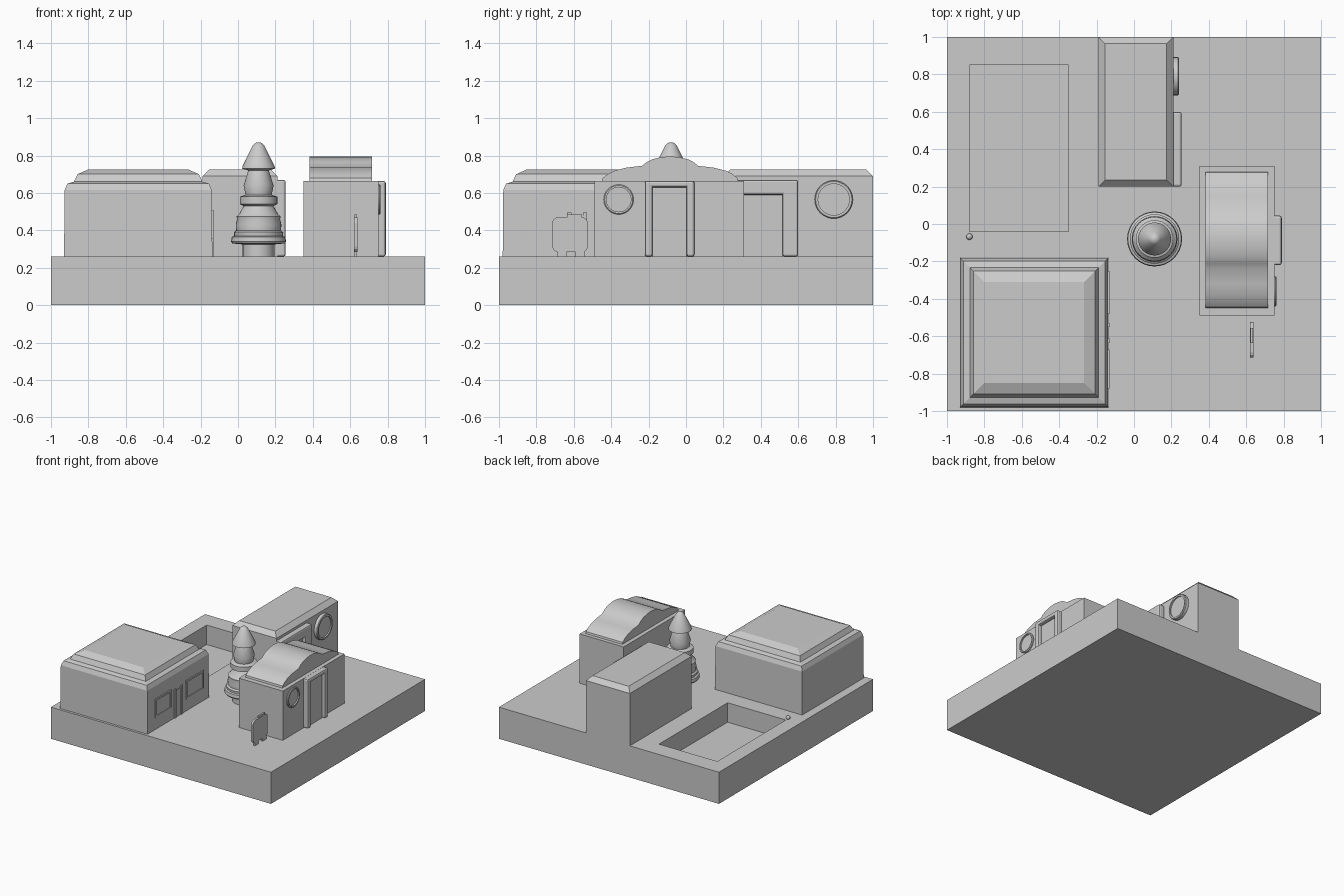
import bpy, bmesh, math
from mathutils import Matrix, Vector

old = bpy.data.objects.get("Cube")
if old:
    bpy.data.objects.remove(old, do_unlink=True)

GREY = bpy.data.materials.new("light grey")
GREY.use_nodes = True
GREY.diffuse_color = (0.6, 0.6, 0.6, 1)
GREY.node_tree.nodes["Principled BSDF"].inputs["Base Color"].default_value = (0.6, 0.6, 0.6, 1)
GROUND = 0.26


def finish(name, bm, smooth=False):
    bmesh.ops.recalc_face_normals(bm, faces=bm.faces)
    me = bpy.data.meshes.new(name)
    bm.to_mesh(me)
    bm.free()
    ob = bpy.data.objects.new(name, me)
    me.materials.append(GREY)
    bpy.context.collection.objects.link(ob)
    if smooth:
        bpy.ops.object.select_all(action='DESELECT')
        ob.select_set(True)
        bpy.context.view_layer.objects.active = ob
        bpy.ops.object.shade_smooth_by_angle(angle=math.radians(35))
    return ob


def skin(name, rings, smooth=False):
    """Join rings of points with walls and cap both ends."""
    bm = bmesh.new()
    loops = [[bm.verts.new(p) for p in ring] for ring in rings]
    n = len(loops[0])
    for a, b in zip(loops, loops[1:]):
        for i in range(n):
            j = (i + 1) % n
            bm.faces.new((a[i], a[j], b[j], b[i]))
    bm.faces.new(loops[0])
    bm.faces.new(loops[-1])
    return finish(name, bm, smooth)


def rect(x0, x1, y0, y1, z):
    return [(x0, y0, z), (x1, y0, z), (x1, y1, z), (x0, y1, z)]


def stepped(name, x0, x1, y0, y1, steps):
    """Block whose outline shrinks by an inset at each height."""
    return skin(name, [rect(x0 + d, x1 - d, y0 + d, y1 - d, z) for d, z in steps])


def box(name, x0, x1, y0, y1, z0, z1, bevel=0):
    ob = skin(name, [rect(x0, x1, y0, y1, z) for z in (z0, z1)])
    if bevel:
        m = ob.modifiers.new("soft edge", 'BEVEL')
        m.width, m.segments = bevel, 2
    return ob


def disc_profile(name, centre, axis, profile, sides=32):
    """Rings of (radius, distance) along an axis."""
    turn = Vector((0, 0, 1)).rotation_difference(Vector(axis)).to_matrix().to_4x4()
    place = Matrix.Translation(centre) @ turn
    rings = [[place @ Vector((r * math.cos(k * math.tau / sides),
                              r * math.sin(k * math.tau / sides), h))
              for k in range(sides)] for r, h in profile]
    return skin(name, rings, True)


def doorway(name, x, depth, y0, y1, top, post, lintel):
    """Two posts and a lintel around a set-back door."""
    box(name + "_door", x - .01, x + depth * .3, y0 + post, y1 - post, GROUND, top - lintel)
    for side, a in (("right", y0), ("left", y1 - post)):
        box(f"{name}_{side}_post", x - .01, x + depth, a, a + post, GROUND, top, .012)
    box(name + "_lintel", x - .01, x + depth, y0, y1, top - lintel, top, .012)


def round_window(name, x, y, z, r, depth):
    disc_profile(name, (x - .01, y, z), (1, 0, 0),
                 [(r, 0), (r, depth + .005), (r - .005, depth + .01),
                  (r * .82, depth + .01), (r * .82, depth)])


# Ground slab with a sunken basin
skin("ground_slab", [rect(-1, 1, -1, 1, 0), rect(-1, 1, -1, 1, GROUND),
                     rect(-.88, -.35, -.04, .85, GROUND),
                     rect(-.88, -.35, -.04, .85, .1)])
disc_profile("basin_ball", (-.88, -.068, .27), (0, 0, 1),
             [(.017 * math.cos(a), .017 * math.sin(a)) for a in (-1.5, -.9, -.4, 0, .4, .9, 1.5)], 16)

# Wide house with a stepped roof
stepped("wide_house", -.93, -.137, -.98, -.18,
        [(0, GROUND), (.003, .615), (.018, .65), (.053, .66), (.072, .70), (.13, .726)])
for label, y0, y1 in (("front", -.88, -.67), ("back", -.48, -.25)):
    z0, z1, t = .355, .51, .015
    for part, a, b, c, d in (("sill", y0, y1, z0, z0 + t), ("head", y0, y1, z1 - t, z1),
                             ("right_jamb", y0, y0 + t, z0 + t, z1 - t),
                             ("left_jamb", y1 - t, y1, z0 + t, z1 - t)):
        box(f"{label}_window_{part}", -.15, -.132, a, b, c, d)
box("wide_house_door", -.15, -.136, -.62, -.54, GROUND, .48)
for label, y in (("right", -.635), ("left", -.55)):
    box(f"wide_house_{label}_jamb", -.15, -.13, y, y + .022, GROUND, .495)

# Tall house at the back
stepped("tall_house", -.19, .21, .2, 1, [(0, GROUND), (0, .69), (.036, .726)])
doorway("tall_house", .21, .045, .2, .6, .67, .085, .08)
round_window("tall_house_round_window", .21, .79, .565, .102, .03)

# Arched-roof house
box("arched_house", .35, .75, -.49, .31, GROUND, .665)
doorway("arched_house", .75, .04, -.22, .045, .665, .042, .035)
round_window("arched_house_round_window", .75, -.36, .565, .08, .012)

# Curved roof: a high middle arch between two lower shoulders
half = [(.365, .66), (.36, .68), (.335, .7), (.295, .72), (.235, .735), (.15, .745),
        (.125, .765), (.095, .78), (.05, .791), (0, .796)]
outline = [(-.085 - d, z) for d, z in half] + [(-.085 + d, z) for d, z in half[-2::-1]]
skin("curved_roof", [[(x, y, z) for y, z in outline] for x in (.383, .717)], True)

# Tiered tree
disc_profile("tiered_tree", (.11, -.08, 0), (0, 0, 1),
             [(.085, GROUND), (.085, .325), (.14, .33), (.147, .34), (.143, .365),
              (.13, .37), (.132, .39), (.12, .40), (.122, .43), (.115, .46), (.118, .475),
              (.105, .485), (.08, .53), (.1, .54), (.1, .58), (.07, .59), (.08, .64),
              (.055, .72), (.088, .73), (.085, .745), (.03, .855), (.015, .868), (.003, .87)])

# Small sign board
box("sign_board", .62, .638, -.715, -.525, .285, .47).modifiers.new("round", 'BEVEL')
sign = bpy.data.objects["sign_board"].modifiers["round"]
sign.width, sign.segments, sign.limit_method = .03, 3, 'WEIGHT'
weights = bpy.data.objects["sign_board"].data.attributes.new("bevel_weight_edge", 'FLOAT', 'EDGE')
mesh = bpy.data.objects["sign_board"].data
for e in mesh.edges:
    a, b = (mesh.vertices[v].co for v in e.vertices)
    weights.data[e.index].value = 1.0 if abs(a.x - b.x) > .01 else 0.0
for label, y in (("right", -.69), ("left", -.59)):
    box(f"sign_{label}_leg", .622, .636, y, y + .05, GROUND, .29)
box("sign_cap", .622, .636, -.635, -.555, .465, .485)
